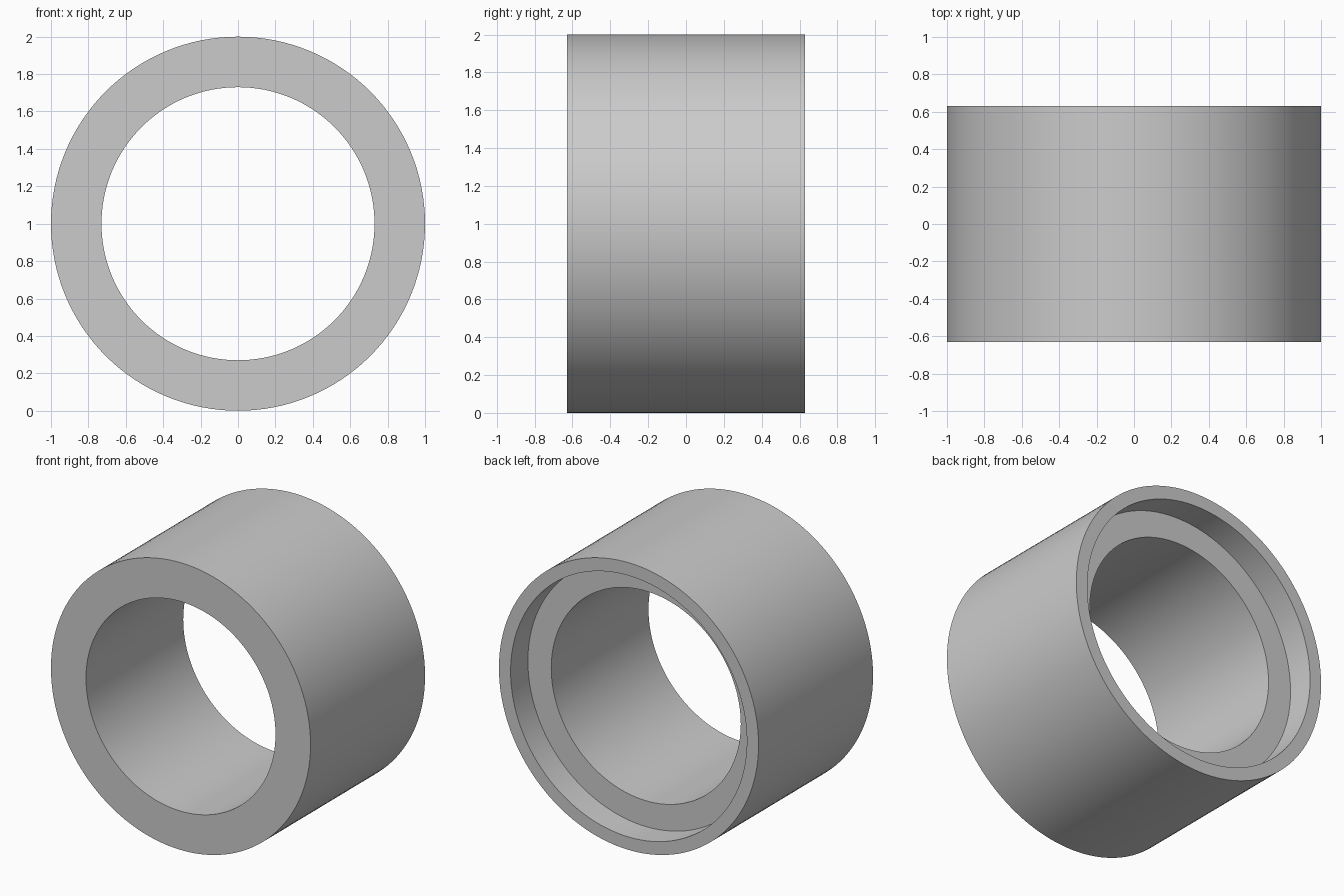
import bpy
import bmesh
import math
from mathutils import Vector

SEGMENTS = 128
HALF_LENGTH = 0.63
OUTER_RADIUS = 1.0
BORE_RADIUS = 0.73
RECESS_RADIUS = 0.91
RECESS_DEPTH = 0.19

cube = bpy.data.objects.get("Cube")
if cube:
    bpy.data.objects.remove(cube, do_unlink=True)

# Plain grey material
grey = bpy.data.materials.new("light_grey")
grey.use_nodes = True
colour = (0.6, 0.6, 0.6, 1.0)
grey.diffuse_color = colour
grey.node_tree.nodes["Principled BSDF"].inputs["Base Color"].default_value = colour

# Wall section as (radius, y), with the stepped recess at the back
step_y = HALF_LENGTH - RECESS_DEPTH
section = [
    (OUTER_RADIUS, -HALF_LENGTH),
    (OUTER_RADIUS, HALF_LENGTH),
    (RECESS_RADIUS, HALF_LENGTH),
    (RECESS_RADIUS, step_y),
    (BORE_RADIUS, step_y),
    (BORE_RADIUS, -HALF_LENGTH),
]

# Revolve the section around the y axis
bm = bmesh.new()
verts = [bm.verts.new((r, y, 0)) for r, y in section]
edges = [bm.edges.new((verts[i - 1], verts[i])) for i in range(len(verts))]
bmesh.ops.spin(bm, geom=verts + edges, cent=(0, 0, 0), axis=(0, 1, 0),
               angle=math.tau, steps=SEGMENTS, use_merge=True)
bmesh.ops.remove_doubles(bm, verts=bm.verts, dist=0.0001)
bmesh.ops.recalc_face_normals(bm, faces=bm.faces)
bmesh.ops.translate(bm, verts=bm.verts, vec=Vector((0, 0, OUTER_RADIUS)))

mesh = bpy.data.meshes.new("bushing_sleeve")
bm.to_mesh(mesh)
bm.free()
mesh.materials.append(grey)
sleeve = bpy.data.objects.new("bushing_sleeve", mesh)
bpy.context.collection.objects.link(sleeve)

# Smooth round walls with crisp rims
bpy.ops.object.select_all(action="DESELECT")
sleeve.select_set(True)
bpy.context.view_layer.objects.active = sleeve
bpy.ops.object.shade_smooth_by_angle(angle=math.radians(30))
